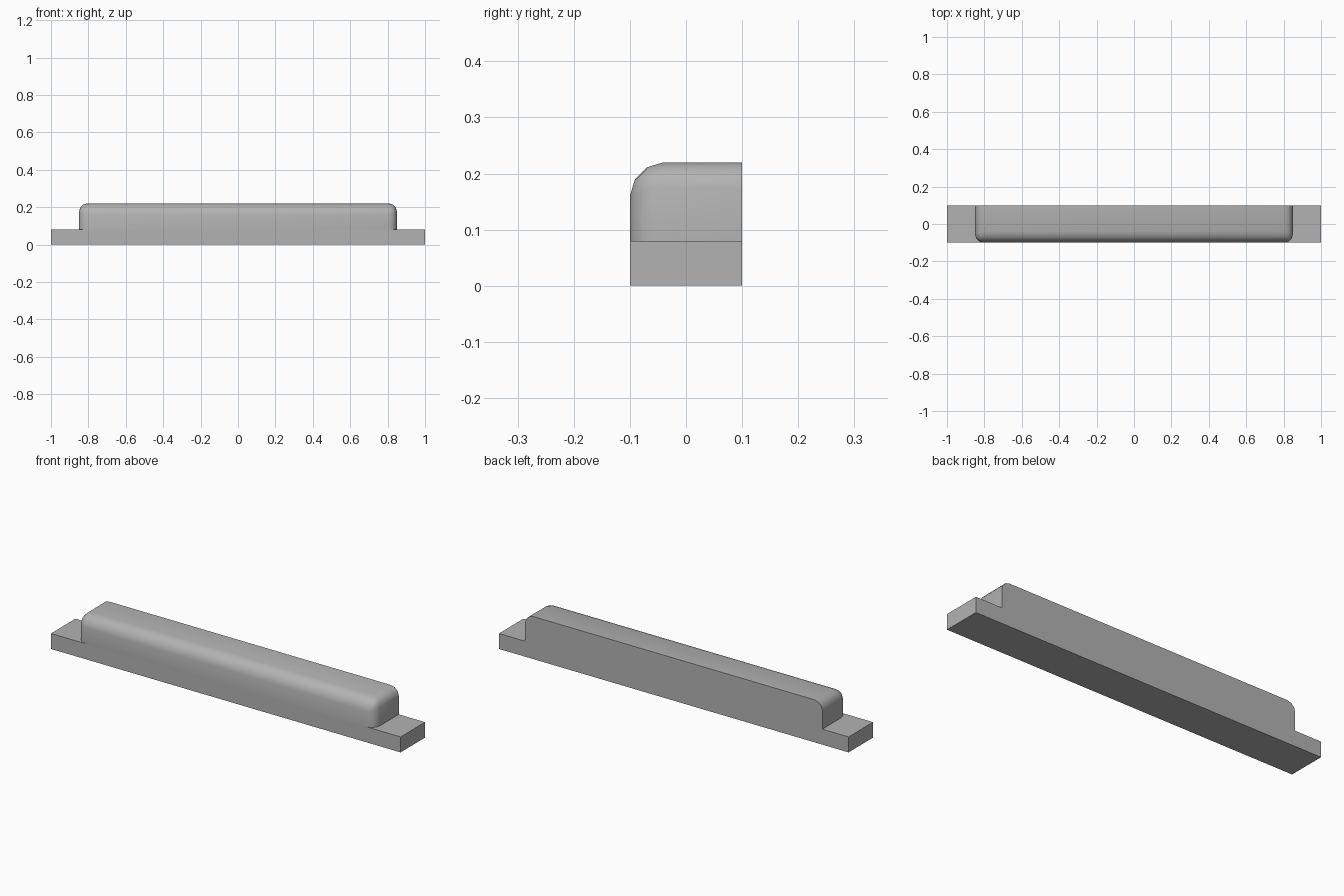
import bpy
import bmesh
from math import radians

cube = bpy.data.objects.get("Cube")
if cube:
    bpy.data.objects.remove(cube, do_unlink=True)

grey = bpy.data.materials.new("plain grey")
grey.use_nodes = True
colour = (0.45, 0.45, 0.45, 1)
grey.diffuse_color = colour
grey.node_tree.nodes["Principled BSDF"].inputs["Base Color"].default_value = colour


def box(name, half_x, half_y, z0, z1):
    bpy.ops.mesh.primitive_cube_add(size=2, location=(0, 0, 0))
    ob = bpy.context.object
    ob.name = name
    for v in ob.data.vertices:
        v.co = (v.co.x * half_x, v.co.y * half_y, z1 if v.co.z > 0 else z0)
    ob.data.materials.append(grey)
    return ob


# Flat mounting strip
BASE_TOP = 0.08
box("base_strip", 1.0, 0.1, 0, BASE_TOP)

# Raised housing, open underneath, flat at the back
housing = box("raised_housing", 0.85, 0.1, BASE_TOP, 0.22)
bm = bmesh.new()
bm.from_mesh(housing.data)
bm.normal_update()
bmesh.ops.delete(bm, geom=[f for f in bm.faces if f.normal.z < -0.5], context="FACES_ONLY")

# Rounded edges: wide along the front top, narrower round both ends
weight = bm.edges.layers.float.new("bevel_weight_edge")
for e in bm.edges:
    a, b = (v.co for v in e.verts)
    mid = (a + b) / 2
    front, top, end = mid.y < -0.09, mid.z > 0.21, abs(mid.x) > 0.8
    if front and top:
        e[weight] = 1.0
    elif end and (front or (top and abs(mid.y) < 0.01)):
        e[weight] = 0.75
bm.to_mesh(housing.data)
bm.free()

bevel = housing.modifiers.new("rounded edges", "BEVEL")
bevel.limit_method = "WEIGHT"
bevel.width = 0.06
bevel.segments = 3
bpy.context.view_layer.objects.active = housing
bpy.ops.object.modifier_apply(modifier=bevel.name)
bpy.ops.object.shade_smooth_by_angle(angle=radians(35))
